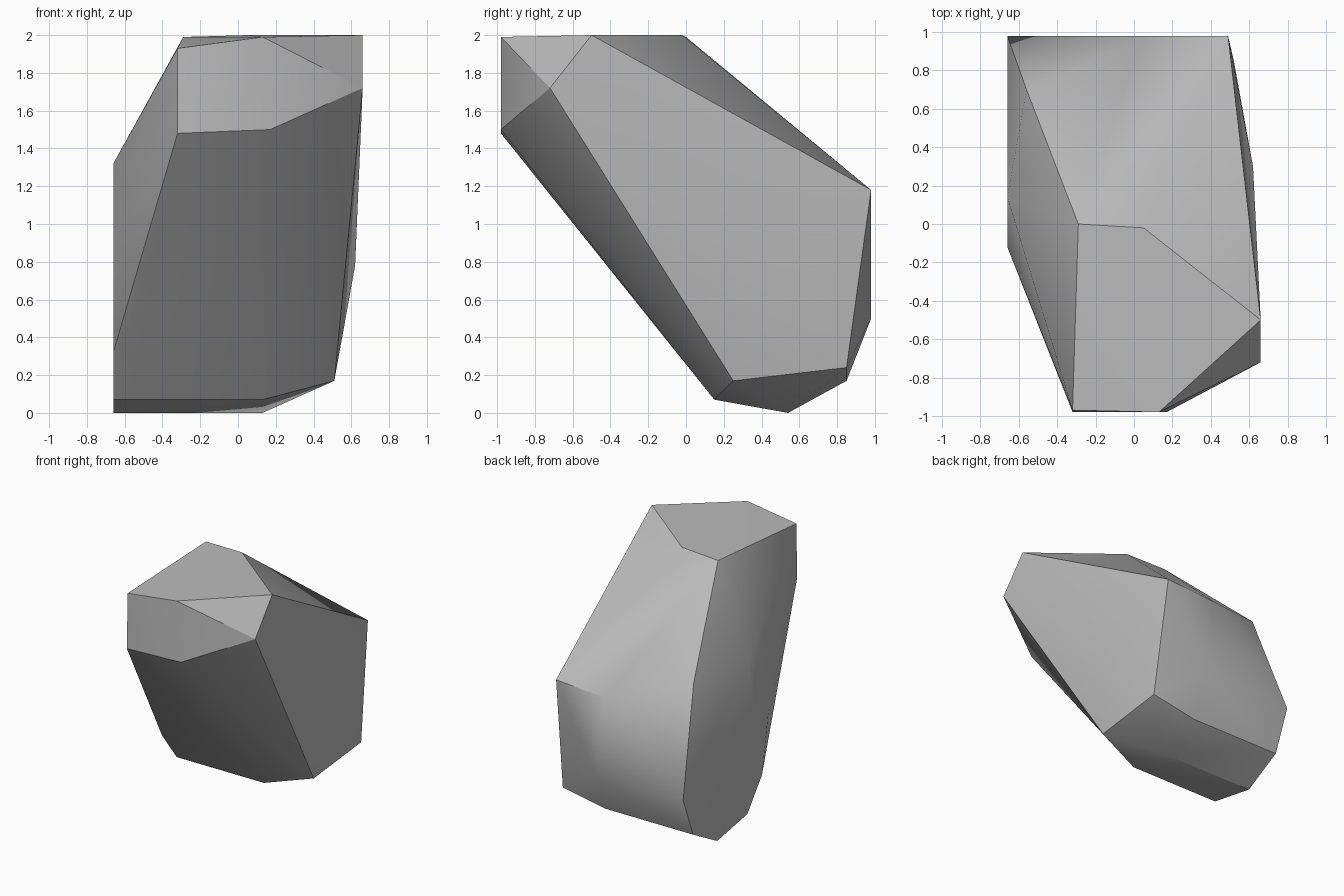
import bpy, bmesh, math

cube = bpy.data.objects.get("Cube")
if cube:
    bpy.data.objects.remove(cube, do_unlink=True)

# One stone colour
stone = bpy.data.materials.new("stone_grey")
stone.use_nodes = True
grey = (0.5, 0.5, 0.5, 1)
stone.diffuse_color = grey
stone.node_tree.nodes["Principled BSDF"].inputs["Base Color"].default_value = grey

# Corners of the boulder, grouped by region
top = [(-0.29, 0, 1.99), (0.05, -0.02, 2), (0.66, -0.5, 2),
       (0.13, -0.98, 1.99), (-0.32, -0.97, 1.93)]
front = [(-0.32, -0.98, 1.48), (0.17, -0.98, 1.5), (0.66, -0.72, 1.72)]
left_side = [(0.62, 0.3, 0.78), (0.48, 0.08, 0.4), (0.51, 0.25, 0.17),
             (0.52, 0.85, 0.24)]
back = [(0.49, 0.98, 1.18), (0.05, 0.98, 1.15), (-0.56, 0.7, 1.33)]
right_side = [(-0.66, 0.14, 1.32), (-0.66, -0.12, 0.78), (-0.66, -0.04, 0.32)]

# Underside: one rounded (y, z) section repeated at two x positions
section = [(0.98, 0.5), (0.85, 0.17), (0.54, 0), (0.15, 0.07)]
underside = [(x, y, z) for x in (-0.66, 0.13) for y, z in section]

# Wrap all corners in a convex skin
bm = bmesh.new()
for co in top + front + left_side + back + right_side + underside:
    bm.verts.new(co)
hull = bmesh.ops.convex_hull(bm, input=bm.verts)
unused = {v for v in hull["geom_interior"] + hull["geom_unused"]
          if isinstance(v, bmesh.types.BMVert)}
bmesh.ops.delete(bm, geom=list(unused), context='VERTS')
bmesh.ops.dissolve_limit(bm, angle_limit=math.radians(1),
                         verts=bm.verts, edges=bm.edges)
bmesh.ops.recalc_face_normals(bm, faces=bm.faces)

mesh = bpy.data.meshes.new("boulder")
bm.to_mesh(mesh)
bm.free()
mesh.materials.append(stone)
boulder = bpy.data.objects.new("boulder", mesh)
bpy.context.collection.objects.link(boulder)

# Soft facets, crisp main edges
bpy.ops.object.select_all(action='DESELECT')
boulder.select_set(True)
bpy.context.view_layer.objects.active = boulder
bpy.ops.object.shade_smooth_by_angle(angle=math.radians(30))
